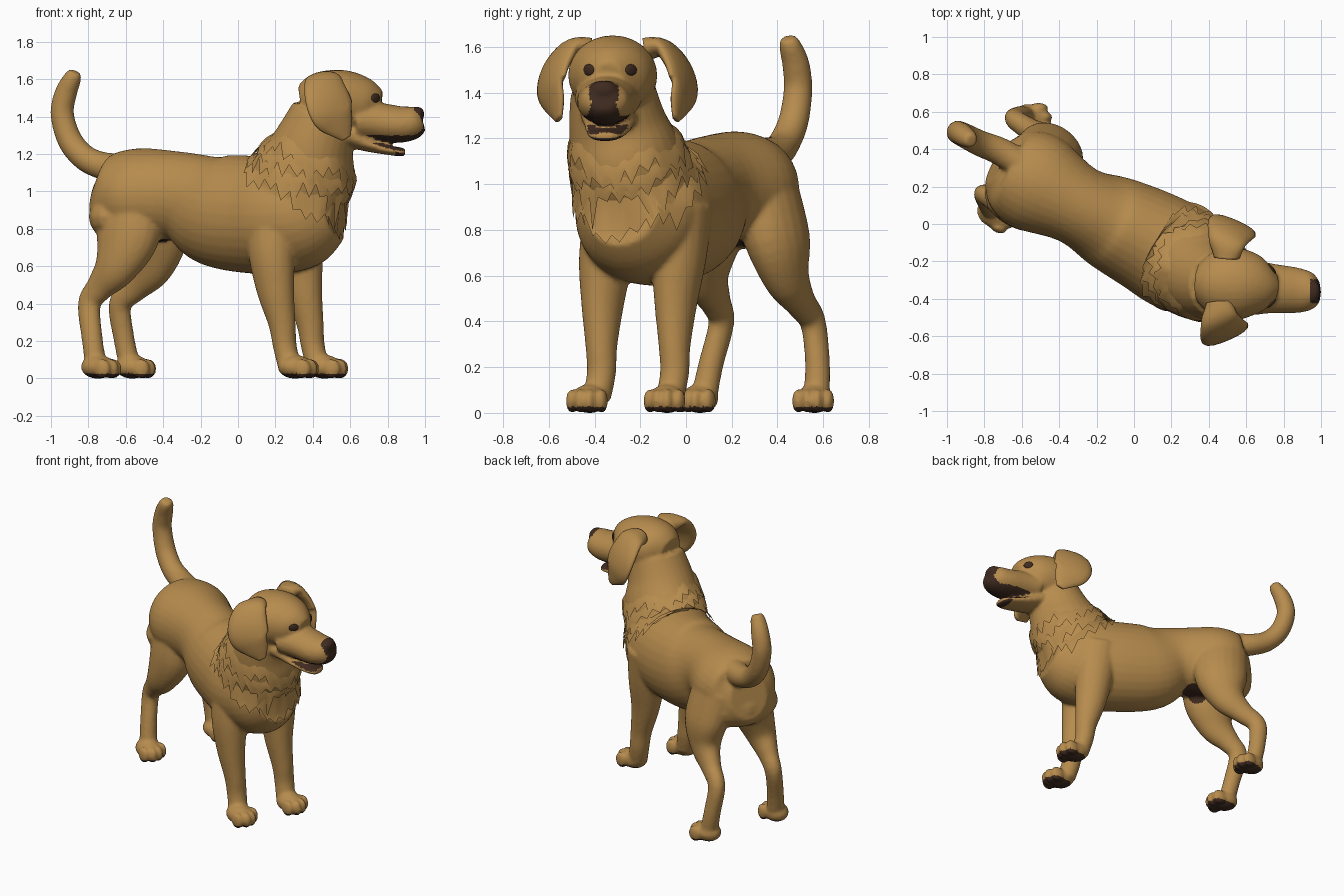
import bpy, bmesh, math, random
from mathutils import Vector, Matrix
from mathutils.bvhtree import BVHTree

random.seed(4)
cube = bpy.data.objects.get("Cube")
if cube:
    bpy.data.objects.remove(cube)


def material(name, rgb):
    m = bpy.data.materials.new(name)
    m.use_nodes = True
    m.diffuse_color = (*rgb, 1)
    bsdf = m.node_tree.nodes["Principled BSDF"]
    bsdf.inputs["Base Color"].default_value = (*rgb, 1)
    bsdf.inputs["Roughness"].default_value = 0.8
    return m


TAN = material("golden tan", (0.47, 0.26, 0.075))
DARK = material("dark brown", (0.05, 0.024, 0.014))

FORWARD = Vector((0.87, -0.5, 0))     # body heading
ACROSS = Vector((0.5, 0.87, 0))       # across the body
HEAD_SIDE = Vector((0, 1, 0))


def make(name, bm, *mats):
    bmesh.ops.recalc_face_normals(bm, faces=bm.faces)
    me = bpy.data.meshes.new(name)
    bm.to_mesh(me)
    bm.free()
    ob = bpy.data.objects.new(name, me)
    bpy.context.collection.objects.link(ob)
    for m in mats:
        me.materials.append(m)
    me.shade_smooth()
    return ob


def spline(p, steps):
    """Catmull-Rom samples through a list of vectors."""
    out = []
    for i in range(len(p) - 1):
        a, b, c, d = p[max(i - 1, 0)], p[i], p[i + 1], p[min(i + 2, len(p) - 1)]
        for k in range(steps):
            t = k / steps
            out.append(0.5 * (2 * b + (c - a) * t + (2 * a - 5 * b + 4 * c - d) * t * t
                              + (3 * b - a - 3 * c + d) * t ** 3))
    return out + [p[-1]]


def loft(bm, sections, side, n=20, steps=5):
    """Skin oval rings (x, y, z, half width, half depth) along a smooth path."""
    pts = spline([Vector(s[:3]) for s in sections], steps)
    rad = spline([Vector((s[3], s[4], 0)) for s in sections], steps)
    rings = []
    for i, (c, r) in enumerate(zip(pts, rad)):
        t = (pts[min(i + 1, len(pts) - 1)] - pts[max(i - 1, 0)]).normalized()
        s = (side - t * side.dot(t)).normalized()
        u = t.cross(s)
        rings.append([bm.verts.new(c + s * r.x * math.cos(a) + u * r.y * math.sin(a))
                      for a in (math.tau * k / n for k in range(n))])
    for r0, r1 in zip(rings, rings[1:]):
        for k in range(n):
            bm.faces.new((r0[k], r0[(k + 1) % n], r1[(k + 1) % n], r1[k]))
    bm.faces.new(rings[0])
    bm.faces.new(rings[-1])


def ball(bm, centre, radii, heading=FORWARD):
    turn = Matrix.Rotation(math.atan2(heading.y, heading.x), 4, "Z")
    mat = Matrix.Translation(centre) @ turn @ Matrix.Diagonal((*radii, 1))
    bmesh.ops.create_uvsphere(bm, u_segments=16, v_segments=10, radius=1, matrix=mat)


def paw(bm, x, y, heading):
    d = Vector(heading).normalized()
    s = Vector((-d.y, d.x, 0))
    c = Vector((x, y, 0))
    ball(bm, c + Vector((0, 0, 0.066)) - d * 0.015, (0.095, 0.08, 0.064), d)
    for k in (-1.5, -0.5, 0.5, 1.5):
        reach = 0.066 if abs(k) < 1 else 0.038
        ball(bm, c + d * reach + s * k * 0.044 + Vector((0, 0, 0.056)), (0.048, 0.027, 0.055), d)


bm = bmesh.new()
# Trunk, rump to breast
loft(bm, [(-.725, .33, .97, .13, .15), (-.655, .29, .96, .23, .23), (-.52, .22, .98, .27, .255),
          (-.3, .1, .975, .215, .24), (-.12, .01, .905, .255, .3), (.08, -.09, .88, .28, .315),
          (.24, -.18, .88, .29, .315), (.38, -.24, .89, .26, .285), (.505, -.28, .92, .17, .19)],
     ACROSS, 32)
ball(bm, Vector((-.61, .26, .87)), (.16, .26, .15))
# Neck
loft(bm, [(.27, -.2, .95, .26, .25), (.36, -.26, 1.12, .245, .27), (.41, -.3, 1.27, .215, .215),
          (.465, -.32, 1.42, .185, .18)], Vector((.2, .98, 0)), 28)
# Skull
loft(bm, [(.345, -.31, 1.46, .1, .11), (.42, -.315, 1.475, .17, .16), (.52, -.32, 1.48, .195, .175),
          (.61, -.325, 1.475, .18, .167), (.69, -.335, 1.465, .138, .138), (.755, -.34, 1.45, .07, .09)],
     HEAD_SIDE, 28)
# Muzzle, nose and lower jaw
loft(bm, [(.64, -.34, 1.38, .15, .1), (.74, -.345, 1.375, .133, .105), (.87, -.355, 1.362, .122, .098),
          (.95, -.36, 1.375, .1, .085), (.985, -.36, 1.385, .06, .055)], HEAD_SIDE)
ball(bm, Vector((.958, -.36, 1.417)), (.04, .062, .042), Vector((1, 0, 0)))
loft(bm, [(.58, -.335, 1.31, .13, .07), (.7, -.34, 1.255, .105, .04), (.8, -.35, 1.226, .088, .026),
          (.87, -.355, 1.215, .068, .024), (.895, -.355, 1.215, .04, .018)], HEAD_SIDE)
# Tail
loft(bm, [(-.6, .32, 1.12, .08, .09), (-.72, .39, 1.14, .075, .075), (-.82, .43, 1.185, .07, .07),
          (-.9, .47, 1.28, .067, .067), (-.94, .49, 1.42, .063, .063), (-.92, .48, 1.53, .06, .06),
          (-.885, .455, 1.61, .05, .048), (-.87, .445, 1.645, .035, .035)], ACROSS, 16)
# Front legs
for dx, dy in ((0, 0), (.15, .32)):
    loft(bm, [(x + dx, y + dy, z, w, h) for x, y, z, w, h in (
        (.17, -.32, .92, .11, .15), (.18, -.35, .68, .115, .13), (.2, -.365, .48, .09, .105),
        (.235, -.37, .3, .069, .075), (.25, -.37, .18, .064, .064), (.275, -.39, .07, .062, .062))],
        ACROSS)
    paw(bm, .32 + dx * 1.05, -.425 + dy * 1.06, (.9, -.2, 0))
# Hind legs: thigh, hock, pastern
girth = ((.14, .19), (.13, .18), (.095, .122), (.064, .077), (.054, .064), (.054, .057), (.059, .057))
heights = (.98, .76, .6, .49, .4, .22, .08)
right_hind = ((-.56, .14), (-.59, .1), (-.655, .09), (-.74, .13), (-.795, .155), (-.78, .11), (-.76, .08))
left_hind = ((-.48, .34), (-.44, .4), (-.465, .44), (-.55, .5), (-.63, .555), (-.61, .575), (-.58, .57))
for path, foot, heading in ((right_hind, (-.735, .055), (.8, -.35, 0)),
                            (left_hind, (-.55, .56), (.95, -.1, 0))):
    loft(bm, [(*p, z, *g) for p, z, g in zip(path, heights, girth)], ACROSS)
    paw(bm, *foot, heading)

# Fuse the forms into one coat
rough = make("rough_body", bm)
remesh = rough.modifiers.new("fuse", "REMESH")
remesh.mode = "VOXEL"
remesh.voxel_size = 0.011
relax = rough.modifiers.new("relax", "SMOOTH")
relax.factor = 0.5
relax.iterations = 8
deps = bpy.context.evaluated_depsgraph_get()
mesh = bpy.data.meshes.new_from_object(rough.evaluated_get(deps))
bpy.data.objects.remove(rough)
mesh.name = "body"
mesh.materials.clear()
mesh.materials.append(TAN)
mesh.materials.append(DARK)
mesh.shade_smooth()
body = bpy.data.objects.new("body", mesh)
bpy.context.collection.objects.link(body)

# Dark pads, nose, lips, mouth, chin and groin
floor = min(v.co.z for v in mesh.vertices)
for v in mesh.vertices:
    v.co.z -= floor
for f in mesh.polygons:
    c, n = f.center, f.normal
    pad = c.z < 0.028
    nose = c.x > 0.945 and c.z > 1.37 and abs(c.y + 0.36) < 0.064
    lip = c.x > 0.9 and abs(c.y + 0.36) < 0.045 + (1.385 - c.z) * 0.3 and 1.25 < c.z < 1.385
    mouth = c.x > 0.68 and (n.z < -0.6 and 1.25 < c.z < 1.3 or n.z > 0.6 and c.z < 1.26)
    chin = c.x > 0.84 and c.z < 1.23 and n.z < -0.3
    groin = n.z < -0.3 and (c - Vector((-0.4, 0.17, 0.74))).length < 0.09
    f.material_index = int(pad or nose or lip or mouth or chin or groin)

surface = BVHTree.FromPolygons([v.co for v in mesh.vertices], [p.vertices for p in mesh.polygons])

# Eyes
for name, y in (("right_eye", -0.425), ("left_eye", -0.24)):
    hit, normal, _, _ = surface.ray_cast(Vector((2, y, 1.5)), Vector((-1, 0, 0)))
    bm = bmesh.new()
    ball(bm, hit, (0.009, 0.032, 0.025), Vector((normal.x, normal.y, 0)))
    make(name, bm, DARK)

# Hanging ears, front edge tucked against the cheek
ear = ((.455, -.42, 1.59, .07, .05), (.46, -.5, 1.595, .1, .04), (.475, -.565, 1.52, .128, .034),
       (.5, -.59, 1.43, .13, .03), (.545, -.57, 1.35, .085, .025), (.58, -.555, 1.285, .028, .012))
for name, flip in (("right_ear", False), ("left_ear", True)):
    bm = bmesh.new()
    loft(bm, [(x + .04, -.6 - y, z, w, h) if flip else (x, y, z, w, h) for x, y, z, w, h in ear],
         Vector((1, -0.45 if flip else 0.45, 0.12)), 16)
    make(name, bm, TAN)

# Ruff: ragged skirts of fur lying round the neck and chest
bm = bmesh.new()
count = 46
for layer in range(4):
    rows = []
    for k in range(count):
        a = math.tau * (k + random.uniform(-0.25, 0.25)) / count
        out = Vector((math.cos(a), math.sin(a), 0))
        top = 1.13 - 0.14 * math.cos(a + 0.2) + (layer - 1.5) * 0.075 + 0.03 * math.sin(5 * a + layer * 2)
        drop = random.uniform(0.09, 0.14) if k % 2 else random.uniform(0.04, 0.07)
        row = []
        for fall, lift in ((-0.03, -0.008), (0.35, 0.012), (1, 0.018)):
            z = top - drop * fall if fall > 0 else top + 0.03
            probe = Vector((0.36, -0.27, z)) + out * 0.3
            near, normal, _, _ = surface.find_nearest(probe)
            row.append(bm.verts.new(near + normal * lift))
        rows.append(row)
    for k in range(count):
        r0, r1 = rows[k], rows[(k + 1) % count]
        for j in range(2):
            bm.faces.new((r0[j], r1[j], r1[j + 1], r0[j + 1]))
make("neck_ruff", bm, TAN)
